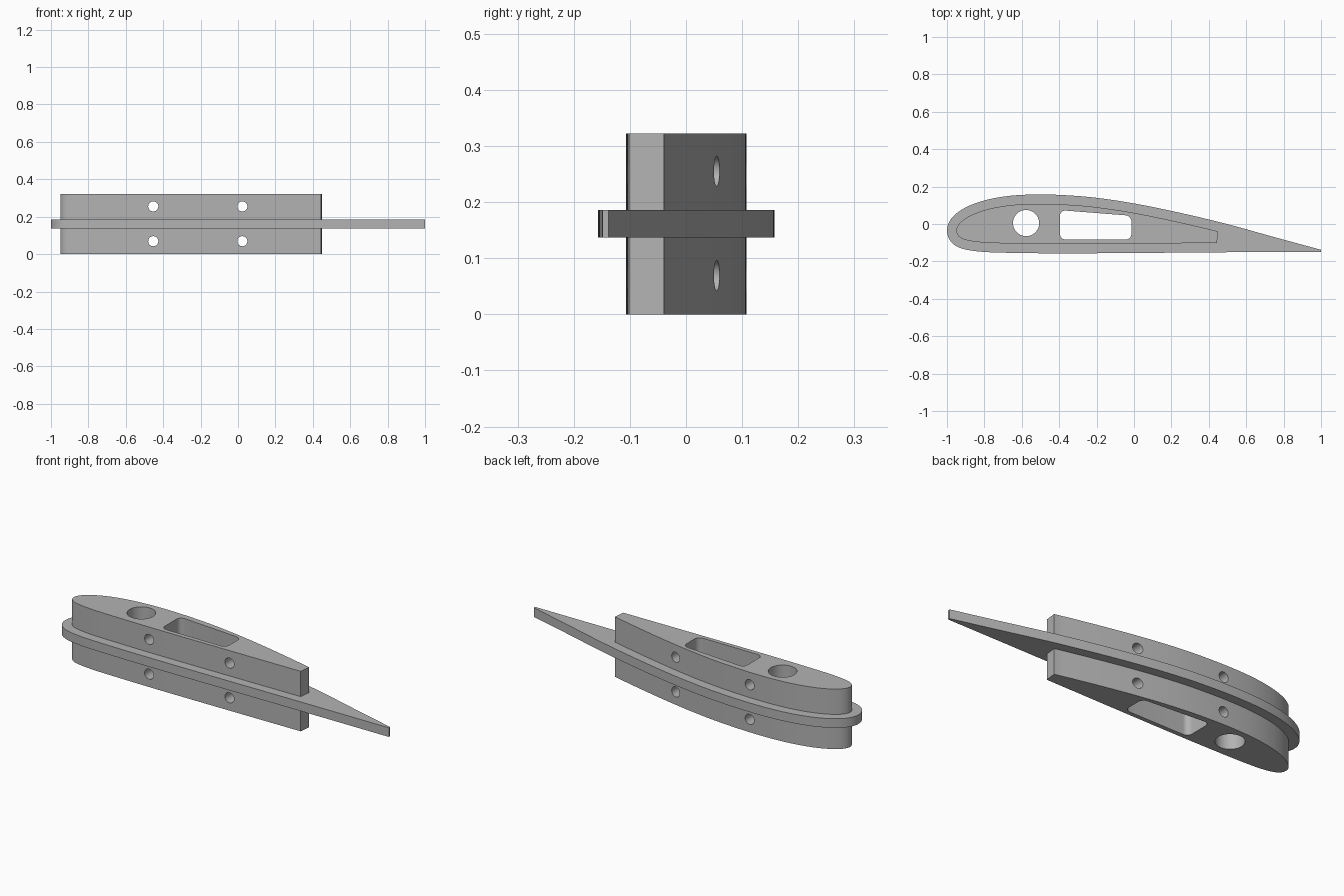
import bpy, bmesh, math
from mathutils import Vector, Matrix
from mathutils.geometry import interpolate_bezier

cube = bpy.data.objects.get("Cube")
if cube:
    bpy.data.objects.remove(cube, do_unlink=True)

HEIGHT, PLATE_LOW, PLATE_HIGH = 0.322, 0.137, 0.186
INSET, SPAR_END = 0.05, 0.447

grey = bpy.data.materials.new("light_grey")
grey.use_nodes = True
colour = (0.45, 0.45, 0.45, 1)
grey.diffuse_color = colour
grey.node_tree.nodes["Principled BSDF"].inputs["Base Color"].default_value = colour

# Airfoil guide points, from the upper trailing edge round the nose to the lower one
GUIDE = [(1, -.138), (.75, -.07), (.5, -.001), (.25, .059), (0, .110), (-.2, .140),
         (-.35, .153), (-.5, .158), (-.65, .152), (-.78, .131), (-.88, .098),
         (-.95, .056), (-.987, .013), (-1, -.032), (-.99, -.077), (-.96, -.112),
         (-.91, -.134), (-.82, -.148), (-.67, -.154), (-.4, -.157), (0, -.155),
         (.5, -.151), (1, -.149)]


def smooth_path(guide, steps=6):
    """Curve through the guide points, with handles scaled to each span."""
    pts = [Vector(p) for p in guide]
    last = len(pts) - 1
    tangents = [(pts[min(i + 1, last)] - pts[max(i - 1, 0)]).normalized()
                for i in range(last + 1)]
    path = []
    for i in range(last):
        reach = (pts[i + 1] - pts[i]).length / 3
        path += interpolate_bezier(pts[i], pts[i] + tangents[i] * reach,
                                   pts[i + 1] - tangents[i + 1] * reach,
                                   pts[i + 1], steps + 1)[:-1]
    return [Vector(p[:2]) for p in path] + [pts[-1]]


def inset_path(path, distance):
    """Move an anticlockwise path inward along its normals."""
    result = []
    for i, p in enumerate(path):
        t = (path[min(i + 1, len(path) - 1)] - path[max(i - 1, 0)]).normalized()
        result.append(p + Vector((-t.y, t.x)) * distance)
    return result


def cut_at(path, x_end):
    """Trim both ends of an open path at a given x."""
    out = []
    for a, b in zip(path, path[1:]):
        if (a.x > x_end) != (b.x > x_end):
            out.append(a.lerp(b, (x_end - a.x) / (b.x - a.x)))
        if b.x < x_end:
            out.append(b)
    return out


def prism(name, outline, low, high, corner=0):
    """Extrude a flat outline in z, optionally rounding its upright edges."""
    bm = bmesh.new()
    face = bm.faces.new([bm.verts.new((p[0], p[1], low)) for p in outline])
    top = bmesh.ops.extrude_face_region(bm, geom=[face])["geom"]
    bmesh.ops.translate(bm, vec=(0, 0, high - low),
                        verts=[v for v in top if isinstance(v, bmesh.types.BMVert)])
    if corner:
        upright = [e for e in bm.edges if abs(e.verts[0].co.z - e.verts[1].co.z) > 0.01]
        bmesh.ops.bevel(bm, geom=upright, offset=corner, segments=8,
                        profile=0.5, affect='EDGES')
    bmesh.ops.recalc_face_normals(bm, faces=bm.faces)
    return link(name, bm)


def cylinder(name, radius, matrix):
    bm = bmesh.new()
    bmesh.ops.create_cone(bm, cap_ends=True, segments=48, radius1=radius,
                          radius2=radius, depth=1, matrix=matrix)
    return link(name, bm)


def link(name, bm):
    mesh = bpy.data.meshes.new(name)
    bm.to_mesh(mesh)
    bm.free()
    mesh.materials.append(grey)
    obj = bpy.data.objects.new(name, mesh)
    bpy.context.collection.objects.link(obj)
    return obj


# Rib plate between two spar halves of the same inset airfoil
airfoil = smooth_path(GUIDE)
spar = cut_at(inset_path(airfoil, INSET), SPAR_END)
spar[0].x += 0.003
spar[-1].x -= 0.004
parts = [prism("rib_plate", airfoil, PLATE_LOW, PLATE_HIGH),
         prism("lower_spar", spar, 0, PLATE_LOW),
         prism("upper_spar", spar, PLATE_HIGH, HEIGHT)]

# Cutters: round bore, rounded slot and four cross holes
slot = [(-.396, -.083), (-.014, -.083), (-.014, .044), (-.396, .074)]
cutters = [cylinder("bore_cutter", .07, Matrix.Translation((-.577, .005, 0))),
           prism("slot_cutter", slot, -.1, .5, corner=.03)]
for x in (-.453, .023):
    for z in (.069, .255):
        place = Matrix.Translation((x, 0, z)) @ Matrix.Rotation(math.pi / 2, 4, 'X')
        cutters.append(cylinder("cross_hole_cutter", .027, place))

for part in parts:
    for cutter in cutters:
        if part.name == "rib_plate" and cutter.name.startswith("cross"):
            continue
        cutter.hide_render = True
        mod = part.modifiers.new("hole", 'BOOLEAN')
        mod.operation, mod.solver, mod.object = 'DIFFERENCE', 'EXACT', cutter

# Apply the cuts, remove the cutters and shade the curved walls
graph = bpy.context.evaluated_depsgraph_get()
for part in parts:
    cut_mesh = bpy.data.meshes.new_from_object(part.evaluated_get(graph))
    part.modifiers.clear()
    part.data = cut_mesh
for cutter in cutters:
    bpy.data.objects.remove(cutter, do_unlink=True)
bpy.ops.object.select_all(action='DESELECT')
for part in parts:
    part.select_set(True)
bpy.context.view_layer.objects.active = parts[0]
bpy.ops.object.shade_smooth_by_angle(angle=math.radians(30))
